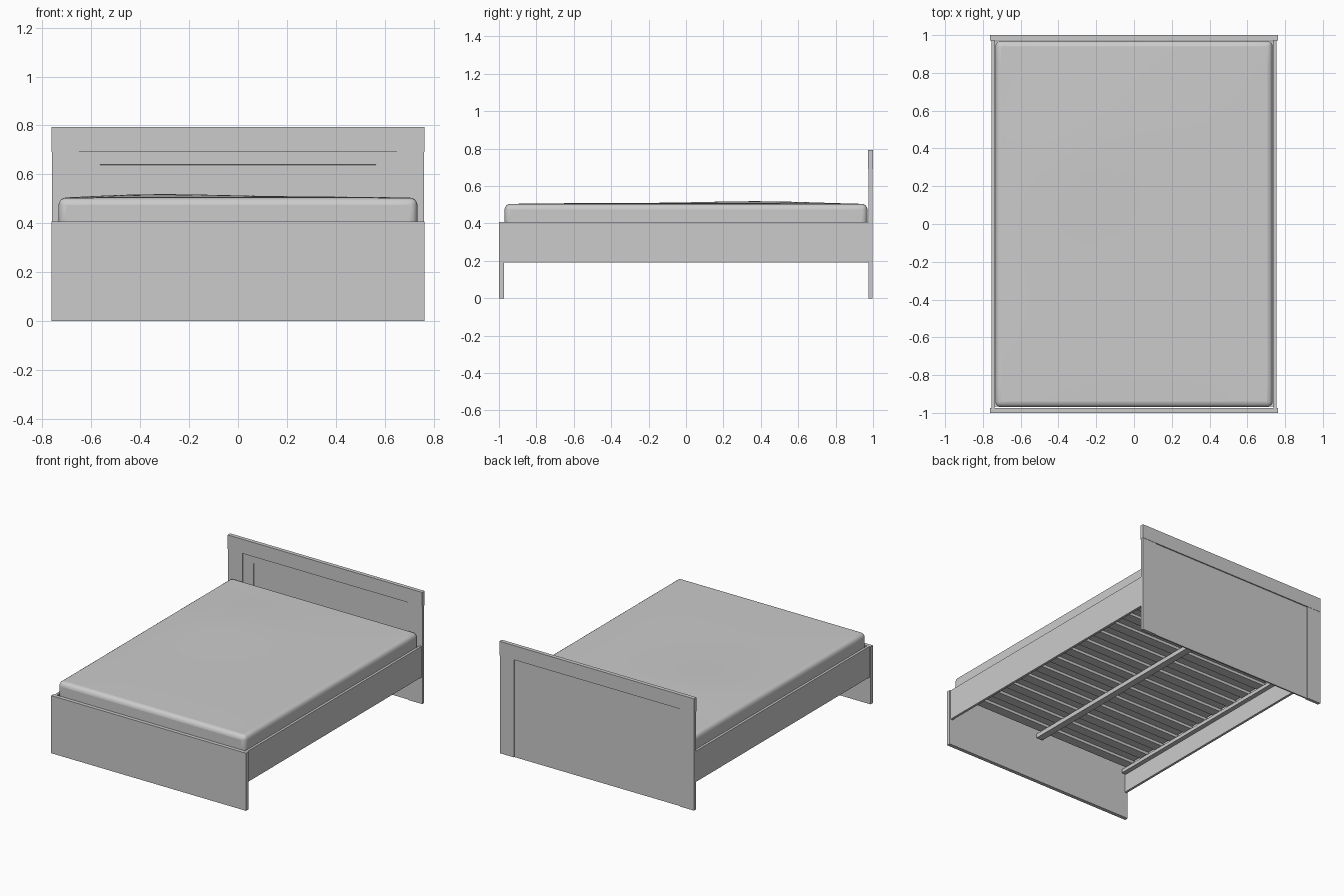
import bpy, bmesh, math

if "Cube" in bpy.data.objects:
    bpy.data.objects.remove(bpy.data.objects["Cube"])

# One plain grey for everything
grey = bpy.data.materials.new("plain grey")
grey.use_nodes = True
COLOUR = (0.6, 0.6, 0.6, 1)
grey.diffuse_color = COLOUR
grey.node_tree.nodes["Principled BSDF"].inputs["Base Color"].default_value = COLOUR


def add_object(name, bm):
    mesh = bpy.data.meshes.new(name)
    bm.to_mesh(mesh)
    bm.free()
    mesh.materials.append(grey)
    obj = bpy.data.objects.new(name, mesh)
    bpy.context.collection.objects.link(obj)
    return obj


def box_mesh(x, y, z):
    """Box spanning the (low, high) pairs x, y and z."""
    bm = bmesh.new()
    bmesh.ops.create_cube(bm, size=1)
    for v in bm.verts:
        for i, (low, high) in enumerate((x, y, z)):
            v.co[i] = low if v.co[i] < 0 else high
    return bm


def box(name, x, y, z):
    return add_object(name, box_mesh(x, y, z))


# Footboard
box("footboard", (-0.763, 0.763), (-1, -0.974), (0, 0.408))

# Headboard: top rail, then a panel with a sunken field on its front
box("headboard_top_rail", (-0.762, 0.762), (0.972, 1), (0.692, 0.793))
bm = box_mesh((-0.65, 0.65), (0.982, 0.992), (0, 0.692))
front = [f for f in bm.faces if f.normal.y < -0.9]
bmesh.ops.inset_region(bm, faces=front, thickness=0.085, depth=0)
for v in front[0].verts:
    v.co.z = 0.64 if v.co.z > 0.4 else 0.1
    v.co.x = math.copysign(0.565, v.co.x)
bmesh.ops.inset_region(bm, faces=front, thickness=0.002, depth=-0.004)
add_object("headboard_panel", bm)

# Mirrored parts: posts, side rails and slat ledges
for side, s in (("left", 1), ("right", -1)):
    def span(a, b):
        return tuple(sorted((a * s, b * s)))
    box(side + "_headboard_post", span(0.65, 0.76), (0.976, 0.998), (0, 0.692))
    box(side + "_side_rail", span(0.738, 0.755), (-0.974, 0.976), (0.19, 0.408))
    box(side + "_slat_ledge", span(0.705, 0.738), (-0.965, 0.965), (0.32, 0.345))

# Centre beam and slats
box("centre_beam", (-0.025, 0.025), (-0.965, 0.965), (0.315, 0.345))
SLATS = 13
for i in range(SLATS):
    y = -0.89 + 1.78 * i / (SLATS - 1)
    box(f"slat_{i + 1}", (-0.73, 0.73), (y - 0.035, y + 0.035), (0.345, 0.365))

# Mattress: soft edges and a slightly uneven top
bm = box_mesh((-0.734, 0.734), (-0.97, 0.97), (0.365, 0.504))
bmesh.ops.subdivide_edges(bm, edges=[e for e in bm.edges if abs(e.verts[0].co.z - e.verts[1].co.z) < 0.01],
                          cuts=15, use_grid_fill=True)
for v in bm.verts:
    if v.co.z > 0.5:
        x, y = v.co.x, v.co.y
        edge = max(0, (1 - (x / 0.734) ** 4) * (1 - (y / 0.97) ** 4))
        bump = math.exp(-((x + 0.35) / 0.4) ** 2 - ((y - 0.4) / 0.4) ** 2)
        v.co.z += edge * (0.005 + 0.011 * bump)
mattress = add_object("mattress", bm)
bevel = mattress.modifiers.new("soft edges", 'BEVEL')
bevel.width = 0.03
bevel.segments = 4
bevel.limit_method = 'ANGLE'
bevel.angle_limit = math.radians(40)
bpy.context.view_layer.objects.active = mattress
mattress.select_set(True)
bpy.ops.object.shade_smooth_by_angle(angle=math.radians(40))
